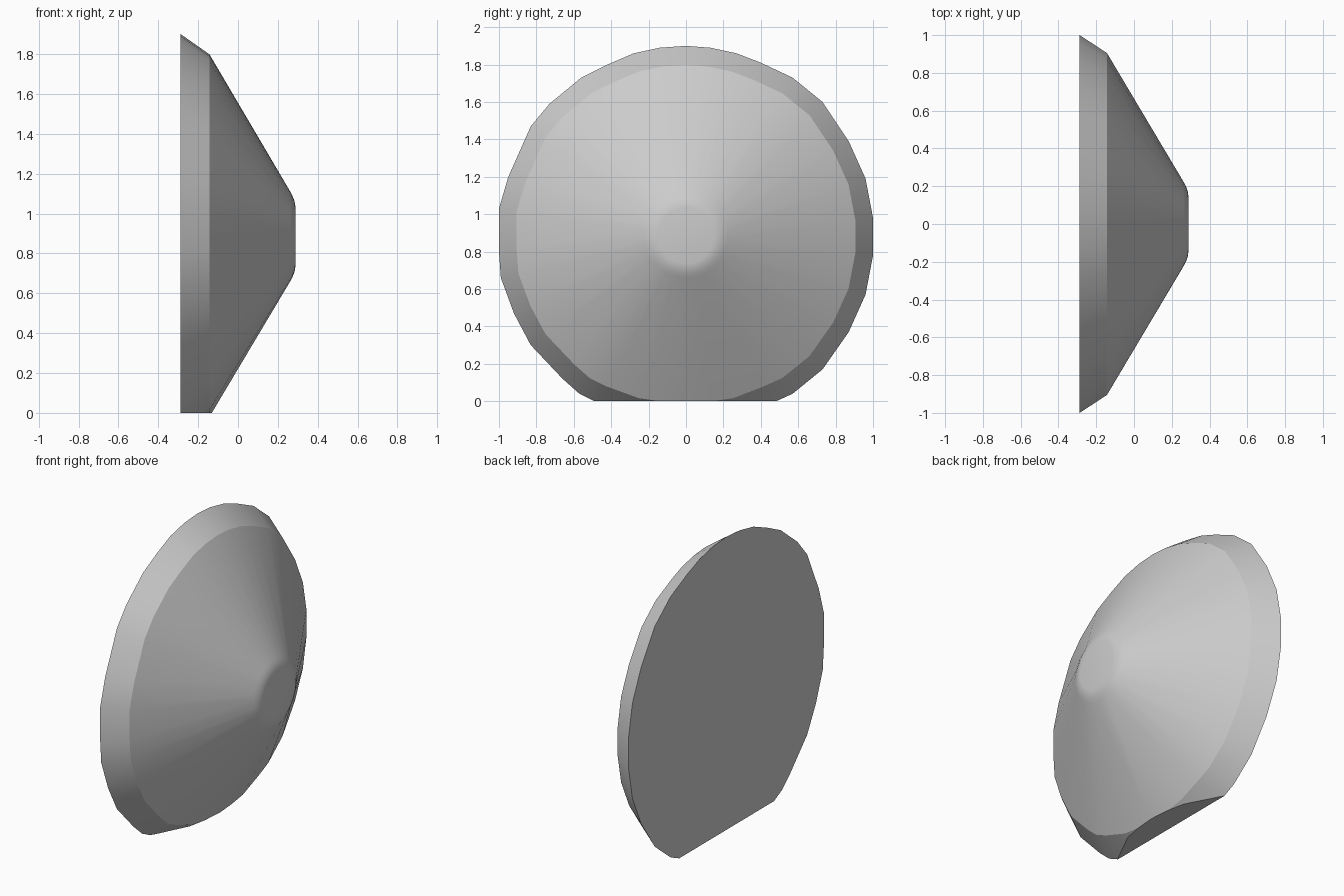
import bpy
import bmesh
import math

# Remove the default object
default = bpy.data.objects.get("Cube")
if default:
    bpy.data.objects.remove(default, do_unlink=True)

AXIS_Z = 0.885   # height of the disc axis
BACK_X = -0.288  # plane of the flat back


def make_material(name, colour):
    mat = bpy.data.materials.new(name)
    mat.use_nodes = True
    mat.diffuse_color = colour
    mat.node_tree.nodes["Principled BSDF"].inputs["Base Color"].default_value = colour
    return mat


def add_ring(bm, x, points):
    return [bm.verts.new((x, y, z)) for y, z in points]


def bridge(bm, first, second):
    count = len(first)
    for i in range(count):
        j = (i + 1) % count
        bm.faces.new((first[i], first[j], second[j], second[i]))


# Slightly uneven rim outline (y, z), continued below the ground for trimming
rim = [
    (0, 1.9), (0.13, 1.89), (0.27, 1.86), (0.4, 1.81), (0.57, 1.73),
    (0.73, 1.6), (0.87, 1.39), (0.96, 1.19), (1, 0.98), (1, 0.78),
    (0.96, 0.57), (0.87, 0.37), (0.73, 0.17), (0.57, 0.04), (0.46, -0.01),
    (0.28, -0.08), (0, -0.12), (-0.28, -0.08), (-0.47, -0.01), (-0.57, 0.04),
    (-0.66, 0.12), (-0.83, 0.3), (-0.92, 0.47), (-0.99, 0.66), (-1, 0.8),
    (-1, 1.03), (-0.95, 1.2), (-0.83, 1.47), (-0.73, 1.59), (-0.56, 1.73),
    (-0.42, 1.8), (-0.28, 1.86), (-0.14, 1.89),
]
# Inner edge of the bevelled rim
shoulder = [(y * 0.905, AXIS_Z + (z - AXIS_Z) * 0.9) for y, z in rim]


def hub_ring(radius):
    # Round ring whose points line up with the rim points
    angles = [math.atan2(z - AXIS_Z, y) for y, z in rim]
    return [(radius * math.cos(a), AXIS_Z + radius * math.sin(a)) for a in angles]


# Loft from the back, over the bevel and cone, to the rounded tip
bm = bmesh.new()
rings = [add_ring(bm, BACK_X, rim), add_ring(bm, -0.143, shoulder)]
for x, radius in ((0.262, 0.225), (0.275, 0.2), (0.284, 0.175), (0.288, 0.15)):
    rings.append(add_ring(bm, x, hub_ring(radius)))
for lower, upper in zip(rings, rings[1:]):
    bridge(bm, lower, upper)
bm.faces.new(rings[0])
bm.faces.new(rings[-1])

# Trim the foot flat on the ground and close it
cut = bmesh.ops.bisect_plane(
    bm, geom=bm.verts[:] + bm.edges[:] + bm.faces[:],
    plane_co=(0, 0, 0), plane_no=(0, 0, -1), clear_outer=True)
edges = [e for e in bm.edges if e.is_boundary]
bmesh.ops.holes_fill(bm, edges=edges, sides=0)
bmesh.ops.recalc_face_normals(bm, faces=bm.faces[:])

mesh = bpy.data.meshes.new("cone_disc")
bm.to_mesh(mesh)
bm.free()
mesh.materials.append(make_material("light grey", (0.6, 0.6, 0.6, 1)))
disc = bpy.data.objects.new("cone_disc", mesh)
bpy.context.collection.objects.link(disc)

# Smooth cone with crisp back, foot and bevel edges
bpy.ops.object.select_all(action="DESELECT")
disc.select_set(True)
bpy.context.view_layer.objects.active = disc
bpy.ops.object.shade_smooth_by_angle(angle=math.radians(22))
